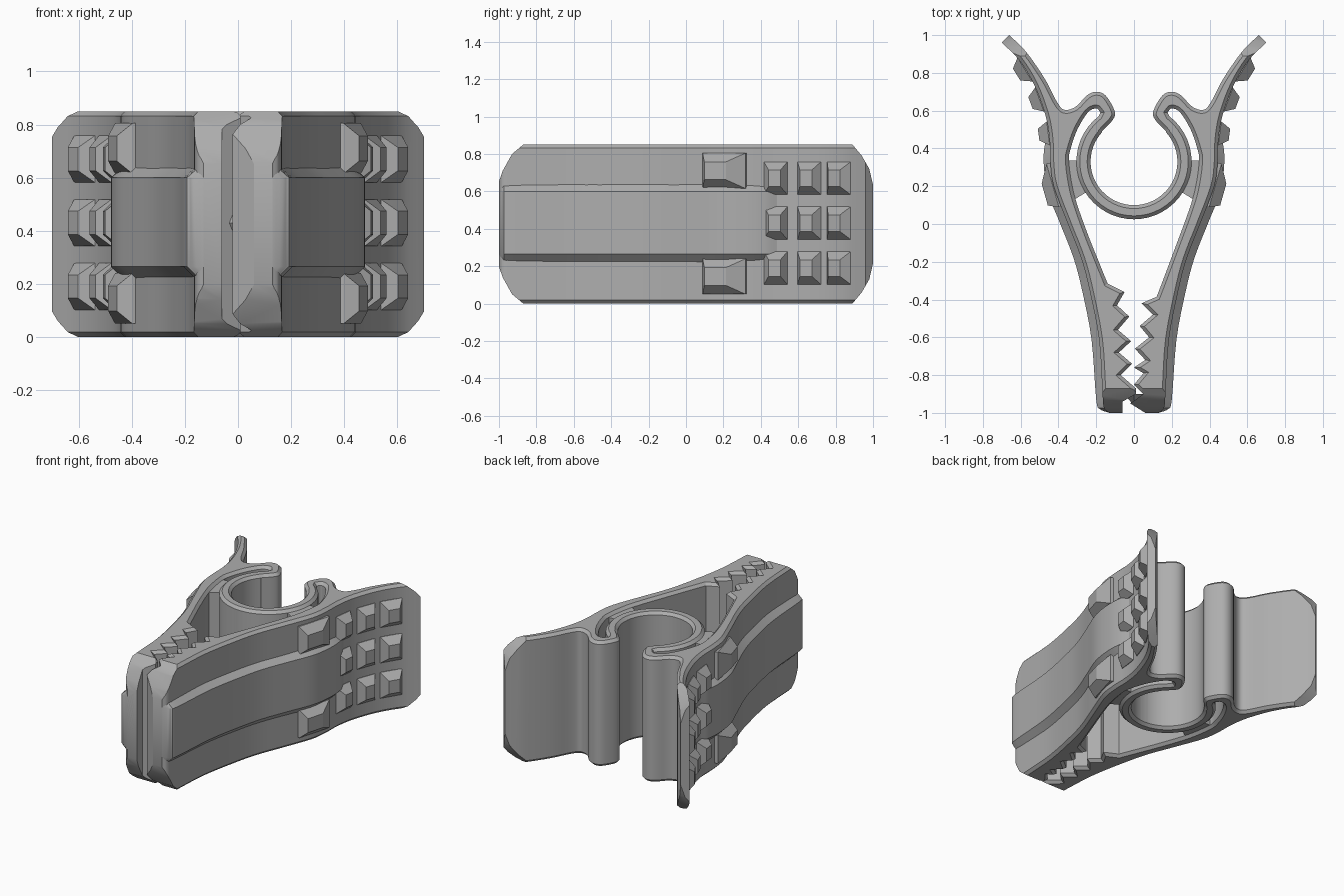
import bpy, bmesh
from math import sin, cos, radians
from mathutils import Vector

if "Cube" in bpy.data.objects:
    bpy.data.objects.remove(bpy.data.objects["Cube"])

grey = bpy.data.materials.new("plain_grey")
grey.use_nodes = True
grey.diffuse_color = (0.42, 0.42, 0.42, 1)
grey.node_tree.nodes["Principled BSDF"].inputs["Base Color"].default_value = grey.diffuse_color

HEIGHT = 0.85
CHAMFER = 0.018


def finish(name, bm, smooth=True):
    bmesh.ops.recalc_face_normals(bm, faces=bm.faces)
    mesh = bpy.data.meshes.new(name)
    bm.to_mesh(mesh)
    bm.free()
    obj = bpy.data.objects.new(name, mesh)
    bpy.context.collection.objects.link(obj)
    mesh.materials.append(grey)
    if smooth:
        shade(obj)
    return obj


def shade(obj):
    bpy.ops.object.select_all(action='DESELECT')
    obj.select_set(True)
    bpy.context.view_layer.objects.active = obj
    bpy.ops.object.shade_smooth_by_angle(angle=radians(28))


def spline(points, steps=4):
    """Catmull-Rom curve through the points."""
    p = [Vector(q) for q in points]
    p = [2 * p[0] - p[1]] + p + [2 * p[-1] - p[-2]]
    out = []
    for a, b, c, d in zip(p, p[1:], p[2:], p[3:]):
        for i in range(steps):
            t = i / steps
            out.append(0.5 * (2 * b + (c - a) * t + (2 * a - 5 * b + 4 * c - d) * t * t
                              + (3 * b - a - 3 * c + d) * t ** 3))
    return out + [p[-2]]


def arc(radius, start, end, steps=20):
    angles = [radians(start + (end - start) * i / steps) for i in range(steps + 1)]
    return [Vector((radius * cos(a), 0.33 + radius * sin(a))) for a in angles]


def prism(profile, low, high, chamfer=0, along_x=False):
    bm = bmesh.new()
    low, high = low + chamfer, high - chamfer
    rings = []
    for h in (low, high):
        rings.append([bm.verts.new((h, a, b) if along_x else (a, b, h)) for a, b in profile])
    n = len(profile)
    for i in range(n):
        j = (i + 1) % n
        bm.faces.new((rings[0][i], rings[0][j], rings[1][j], rings[1][i]))
    caps = [bm.faces.new(r) for r in rings]
    bmesh.ops.recalc_face_normals(bm, faces=bm.faces)
    if chamfer:
        bmesh.ops.inset_individual(bm, faces=caps, thickness=chamfer, depth=chamfer,
                                   use_even_offset=True)
    return bm


# Outside of one arm, from the jaw to the handle tip
outer = spline([(.13, -1), (.16, -.97), (.168, -.87), (.185, -.61), (.235, -.35), (.28, -.18),
                (.35, 0), (.425, .2), (.443, .33), (.447, .45), (.47, .58), (.53, .74),
                (.61, .87), (.70, .96)])
# Rounded hook and inside of the handle
hook = spline([(.17, .49), (.11, .555), (.103, .6), (.15, .68), (.2, .70), (.25, .68),
               (.31, .62), (.37, .605), (.41, .65), (.47, .765), (.57, .91), (.66, 1)])
# Inside of the arm and the slot beside the ring
inner = spline([(.235, -.08), (.29, .07), (.325, .19), (.345, .33), (.335, .4),
                (.3, .5), (.245, .59), (.2, .612), (.178, .59)])

# Interlocking teeth of each jaw
teeth = {
    "left": [(.06, -1), (-.02, -.95), (.05, -.9), (.0, -.85), (.05, -.79), (.0, -.76),
             (.06, -.72), (.005, -.66), (.08, -.6), (.03, -.54), (.1, -.48), (.04, -.42),
             (.12, -.385), (.145, -.32)],
    "right": [(.06, -1), (.06, -.94), (-.01, -.9), (-.01, -.87), (.07, -.8), (.01, -.74),
              (.08, -.68), (.015, -.62), (.085, -.56), (.025, -.49), (.09, -.43), (.05, -.36),
              (.14, -.315), (.15, -.29)],
}

# Rounded end corners, used to trim the arms
corners = [(-.87, 0), (-.93, .05), (-.98, .14), (-1.001, .2)]
back = [(1.001, .22), (.98, .13), (.94, .06), (.89, 0)]
flip = lambda pts: [(y, HEIGHT - z) for y, z in reversed(pts)]
silhouette = corners + flip(corners) + flip(back) + back
cutter = finish("corner_cutter", prism(silhouette, -1, 1, along_x=True), False)
cutter.hide_render = True

rib_line = spline([(.13, -1), (.18, -.98), (.2, -.93), (.225, -.61), (.275, -.35), (.32, -.18),
                   (.39, 0), (.457, .17), (.478, .32), (.472, .42), (.45, .49)])


def rib(side):
    """Raised band with sloping edges along the arm."""
    bm = bmesh.new()
    rows = []
    for p in rib_line:
        section = [(-.045, .22), (0, .265), (0, .6), (-.045, .64)]
        rows.append([bm.verts.new((side * (p.x + dx), p.y, z)) for dx, z in section])
    for a, b in zip(rows, rows[1:]):
        for i in range(4):
            j = (i + 1) % 4
            bm.faces.new((a[i], a[j], b[j], b[i]))
    bm.faces.new(rows[0])
    bm.faces.new(rows[-1])
    return bm


def stud(bm, side, y, z, half_y, half_z, height, shift=0):
    """Blunt pyramid standing on the outside of the arm."""
    i = min(range(1, len(outer) - 1), key=lambda k: abs(outer[k].y - y))
    along = (outer[i + 1] - outer[i - 1]).normalized()
    base = outer[i] + along * ((y - outer[i].y) / along.y)
    out = Vector((along.y, -along.x))
    half_y /= along.y
    rows = []
    for lift, scale, move in ((-.02, 1, 0), (.004, 1, 0), (height, .5, shift)):
        row = []
        for u, v in ((-1, -1), (1, -1), (1, 1), (-1, 1)):
            q = base + out * lift + along * (u * half_y * scale + move)
            row.append(bm.verts.new((side * q.x, q.y, z + v * half_z * scale)))
        rows.append(row)
    for a, b in zip(rows, rows[1:]):
        for k in range(4):
            bm.faces.new((a[k], a[(k + 1) % 4], b[(k + 1) % 4], b[k]))
    bm.faces.new(rows[0])
    bm.faces.new(rows[-1])


for name, side in (("left", 1), ("right", -1)):
    # Arm, hook and half of the ring in one profile
    half = (arc(.23, -98, 42) + hook + outer[::-1] + [Vector(t) for t in teeth[name]]
            + inner + arc(.305, 52, -98))
    arm = finish(name + "_arm", prism([(side * p.x, p.y) for p in half], 0, HEIGHT, CHAMFER), False)
    trim = arm.modifiers.new("trim", 'BOOLEAN')
    trim.operation = 'INTERSECT'
    trim.solver = 'EXACT'
    trim.object = cutter
    graph = bpy.context.evaluated_depsgraph_get()
    trimmed = bpy.data.meshes.new_from_object(arm.evaluated_get(graph))
    arm.modifiers.clear()
    arm.data = trimmed
    shade(arm)

    # Web joining the ring to the arm
    web = [(.25, .17), (.315, .13), (.345, .22), (.355, .335), (.295, .335), (.29, .25)]
    finish(name + "_web", prism([(side * x, y) for x, y in web], CHAMFER, HEIGHT - CHAMFER), False)

    finish(name + "_rib", rib(side))

    # Grip studs on the handle and two larger ones beside the rib
    bm = bmesh.new()
    for z in (.19, .43, .67):
        for y in (.48, .66, .82):
            stud(bm, side, y, z, .063, .088, .055)
    for z in (.145, .71):
        stud(bm, side, .205, z, .115, .095, .058, -.035)
    finish(name + "_grip_studs", bm, False)

bpy.data.objects.remove(cutter)

# Small pointed catch between the jaw tips
bm = bmesh.new()
bmesh.ops.create_cone(bm, cap_ends=True, segments=4, radius1=1, radius2=0, depth=1)
for v in bm.verts:
    v.co = (v.co.x * .055, -.93 - v.co.z * .06, .43 + v.co.y * .09)
finish("jaw_catch", bm, False)
